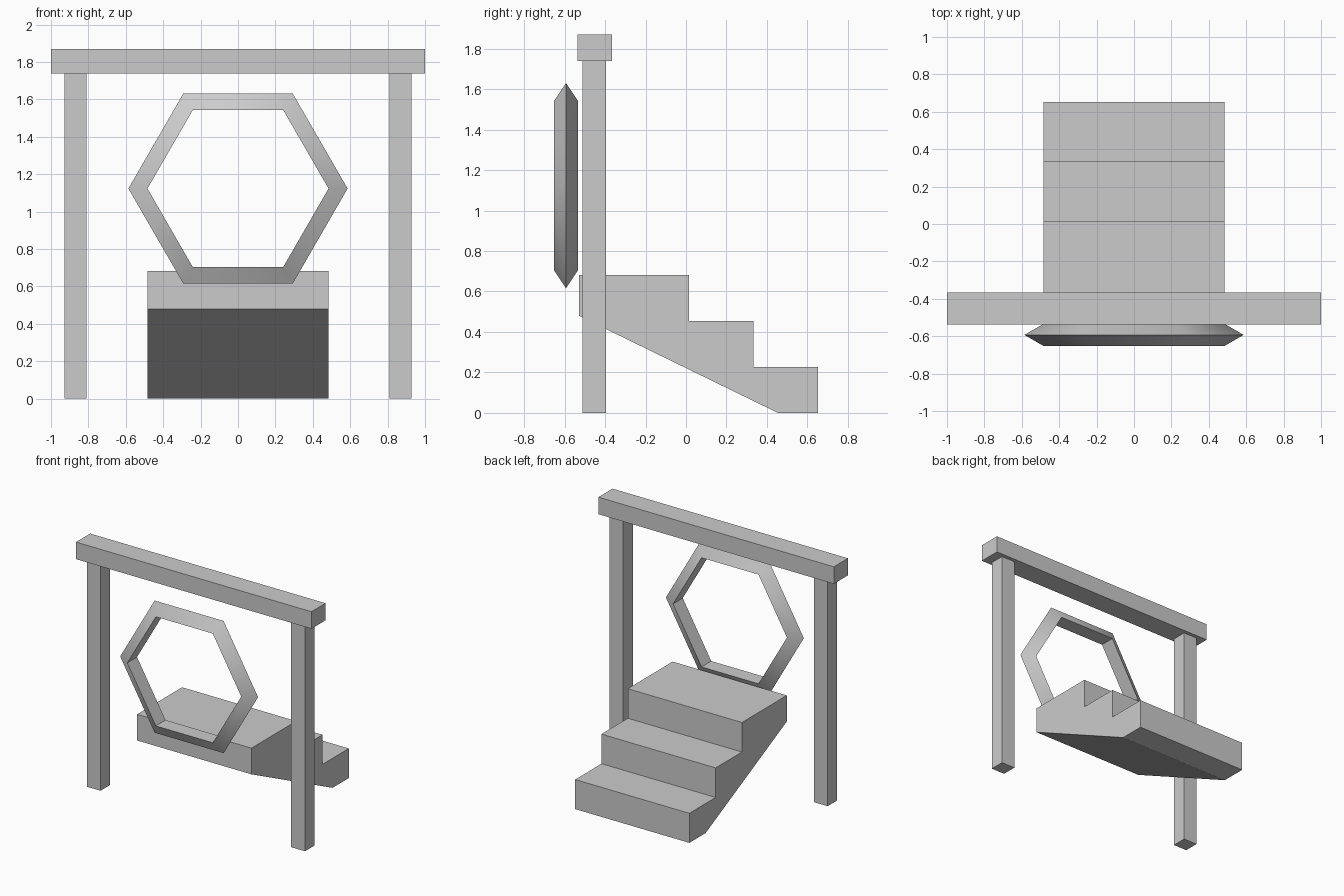
import bpy, bmesh
from math import radians

if "Cube" in bpy.data.objects:
    bpy.data.objects.remove(bpy.data.objects["Cube"])


def box(name, x, y, z):
    """Box from (min, max) ranges on each axis."""
    bpy.ops.mesh.primitive_cube_add(size=1, location=[(r[0] + r[1]) / 2 for r in (x, y, z)])
    ob = bpy.context.object
    ob.name = name
    ob.scale = [r[1] - r[0] for r in (x, y, z)]
    bpy.ops.object.transform_apply(location=False, rotation=False, scale=True)
    return ob


def extrude_profile(name, points, half_width):
    """Solid made by sweeping a (y, z) outline along x."""
    bm = bmesh.new()
    face = bm.faces.new([bm.verts.new((-half_width, y, z)) for y, z in points])
    ext = bmesh.ops.extrude_face_region(bm, geom=[face])
    moved = [g for g in ext["geom"] if isinstance(g, bmesh.types.BMVert)]
    bmesh.ops.translate(bm, vec=(2 * half_width, 0, 0), verts=moved)
    bmesh.ops.recalc_face_normals(bm, faces=bm.faces)
    mesh = bpy.data.meshes.new(name)
    bm.to_mesh(mesh)
    bm.free()
    ob = bpy.data.objects.new(name, mesh)
    bpy.context.collection.objects.link(ob)
    return ob


# Gate frame: two posts and a top beam
for side, label in ((-1, "left"), (1, "right")):
    box(label + "_post", sorted((side * 0.81, side * 0.927)), (-0.511, -0.395), (0, 1.738))
box("top_beam", (-1, 1), (-0.537, -0.366), (1.738, 1.869))

# Staircase: three steps at the back, sloped underside
rise, tread, back = 0.227, 0.319, 0.652
outline = [(-0.53, 0.48), (0.454, 0)]
for i in range(3):
    y = back - i * tread
    outline += [(y, i * rise), (y, (i + 1) * rise)]
outline.append((-0.53, 3 * rise))
extrude_profile("staircase", outline, 0.485)

# Hexagonal ring with a triangular section
bpy.ops.mesh.primitive_torus_add(major_segments=6, minor_segments=3,
                                 major_radius=0.518, minor_radius=0.068,
                                 location=(0, -0.593, 1.123),
                                 rotation=(radians(90), 0, 0))
bpy.context.object.name = "hexagon_ring"
bpy.ops.object.shade_smooth_by_angle(angle=radians(40))
